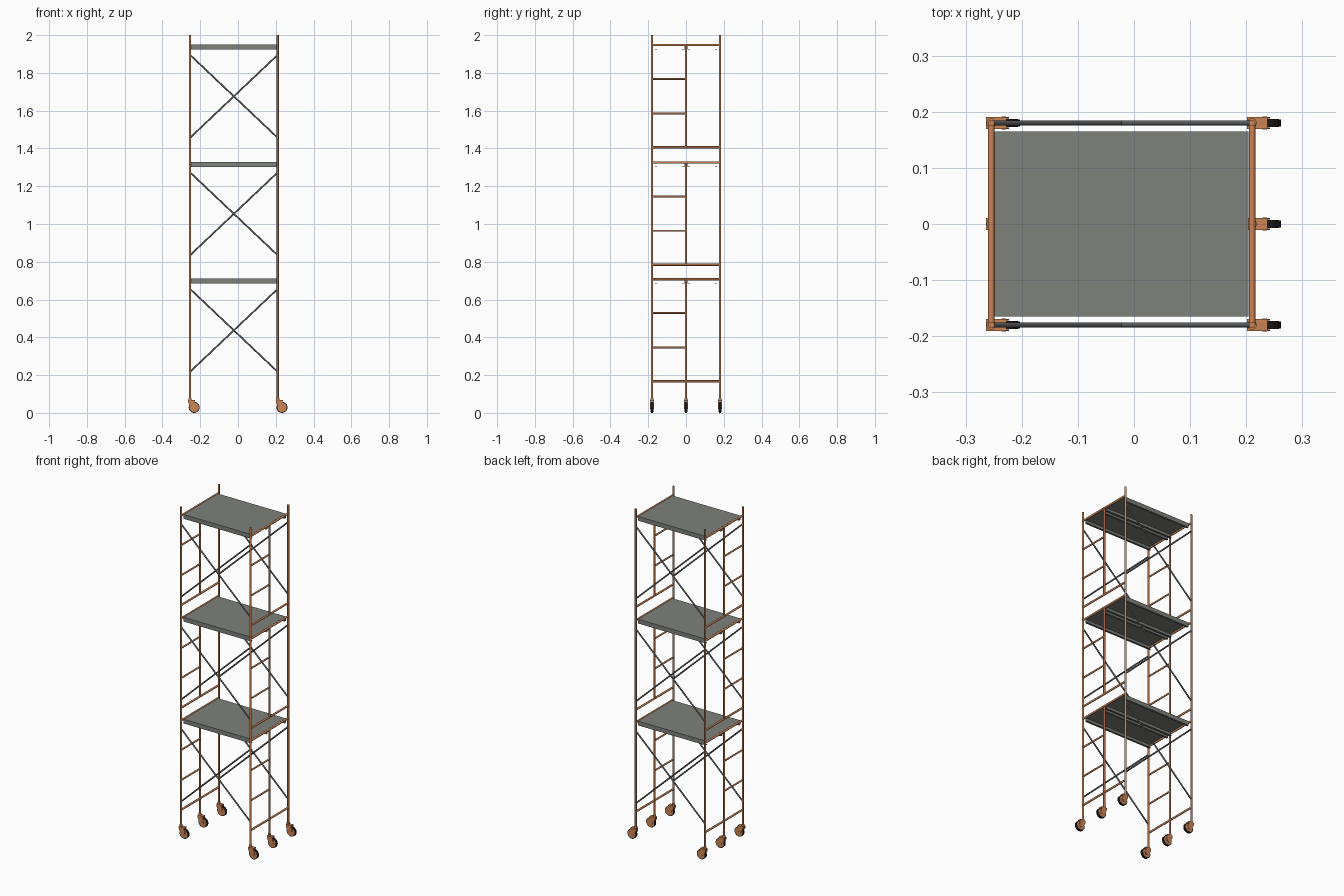
import bpy, bmesh, math
from mathutils import Vector

if "Cube" in bpy.data.objects:
    bpy.data.objects.remove(bpy.data.objects["Cube"])

XL, XR, YP = -0.2545, 0.2105, 0.18
BASES = (0.167, 0.784, 1.406)      # bottom rail height of each stacked frame
TOP = 0.541                        # frame height


def material(name, rgb):
    m = bpy.data.materials.new(name)
    m.diffuse_color = (*rgb, 1)
    m.use_nodes = True
    m.node_tree.nodes["Principled BSDF"].inputs["Base Color"].default_value = m.diffuse_color
    return m


ORANGE = material("orange_paint", (0.6, 0.23, 0.09))
STEEL = material("dark_steel", (0.11, 0.115, 0.12))
DECK = material("deck_grey", (0.21, 0.22, 0.2))
RUBBER = material("black_rubber", (0.01, 0.01, 0.01))


def tube(name, a, b, r, mat, sides=16):
    a, b = Vector(a), Vector(b)
    d = b - a
    bpy.ops.mesh.primitive_cylinder_add(vertices=sides, radius=r, depth=d.length, location=(a + b) / 2)
    o = bpy.context.object
    o.rotation_euler = d.to_track_quat('Z', 'Y').to_euler()
    o.name = name
    o.data.materials.append(mat)
    bpy.ops.object.shade_smooth_by_angle(angle=math.radians(40))
    return o


def prism(name, pts, direction, mat):
    """Extrude a closed 3D outline along a direction."""
    bm = bmesh.new()
    f = bm.faces.new([bm.verts.new(p) for p in pts])
    new = bmesh.ops.extrude_face_region(bm, geom=[f])["geom"]
    bmesh.ops.translate(bm, vec=direction, verts=[v for v in new if isinstance(v, bmesh.types.BMVert)])
    bmesh.ops.recalc_face_normals(bm, faces=bm.faces)
    me = bpy.data.meshes.new(name)
    bm.to_mesh(me)
    bm.free()
    o = bpy.data.objects.new(name, me)
    bpy.context.collection.objects.link(o)
    me.materials.append(mat)
    return o


def box(name, x0, x1, y0, y1, z0, z1, mat):
    return prism(name, [(x0, y0, z0), (x1, y0, z0), (x1, y1, z0), (x0, y1, z0)], (0, 0, z1 - z0), mat)


# End frames: outer posts, middle posts, rails and ladder rungs
for x in (XL, XR):
    for y in (-YP, YP):
        tube("corner_post", (x, y, 0.065), (x, y, 2.0), 0.0058, ORANGE)
    for i, b in enumerate(BASES):
        tube("middle_post", (x, 0, b if i else 0.065), (x, 0, b + TOP), 0.0055, ORANGE)
        for h in (0, TOP):
            tube("end_rail", (x, -YP, b + h), (x, YP, b + h), 0.0058, ORANGE)
        for h in (0.18, 0.362):
            tube("ladder_rung", (x, -YP, b + h), (x, 0, b + h), 0.005, ORANGE)

# Cross braces on the front and back
for b in BASES:
    for y in (-YP, YP):
        lo, hi = b + 0.05, b + 0.49
        tube("cross_brace", (XL, y, lo), (XR, y, hi), 0.0045, STEEL, 12)
        tube("cross_brace", (XL, y, hi), (XR, y, lo), 0.0045, STEEL, 12)

# Decks: two folded channel planks per level, open underneath
t = 0.002
for b in BASES:
    z = b + TOP + 0.003
    for y0, y1 in ((-0.165, 0), (0, 0.165)):
        a, c = (y0, y1 - 0.008) if y0 < 0 else (y0 + 0.008, y1)
        low = z - 0.026
        prof = [(y0, z), (y1, z), (y1, z - t), (c, z - t), (c, low), (c - 0.012, low),
                (c - 0.012, low + t), (c - t, low + t), (c - t, z - t), (a + t, z - t),
                (a + t, low + t), (a + 0.012, low + t), (a + 0.012, low), (a, low),
                (a, z - t), (y0, z - t)]
        clean = [p for i, p in enumerate(prof) if p != prof[i - 1]]
        prism("deck_plank", [(XL + 0.006, p, q) for p, q in clean], (XR - XL - 0.012, 0, 0), DECK)

# Casters under every post
FORK = [(-0.009, 0.068), (0.022, 0.068), (0.029, 0.05), (0.032, 0.026),
        (0.025, 0.02), (0.016, 0.022), (-0.003, 0.042), (-0.009, 0.055)]
R = 0.029
for x in (XL, XR):
    for y in (-YP, 0, YP):
        wx = x + 0.0225
        tube("caster_tyre", (wx, y - 0.0065, R), (wx, y + 0.0065, R), R, RUBBER, 32)
        tube("caster_hub", (wx, y - 0.0075, R), (wx, y + 0.0075, R), 0.025, ORANGE, 32)
        tube("caster_axle", (wx, y - 0.0115, R), (wx, y + 0.0115, R), 0.004, ORANGE, 12)
        for s in (-0.011, 0.008):
            prism("caster_fork", [(x + p, y + s, q) for p, q in FORK], (0, 0.003, 0), ORANGE)
        box("caster_plate", x - 0.009, x + 0.027, y - 0.011, y + 0.011, 0.06, 0.068, ORANGE)
        tube("caster_stem", (x, y, 0.06), (x, y, 0.078), 0.0085, ORANGE)
